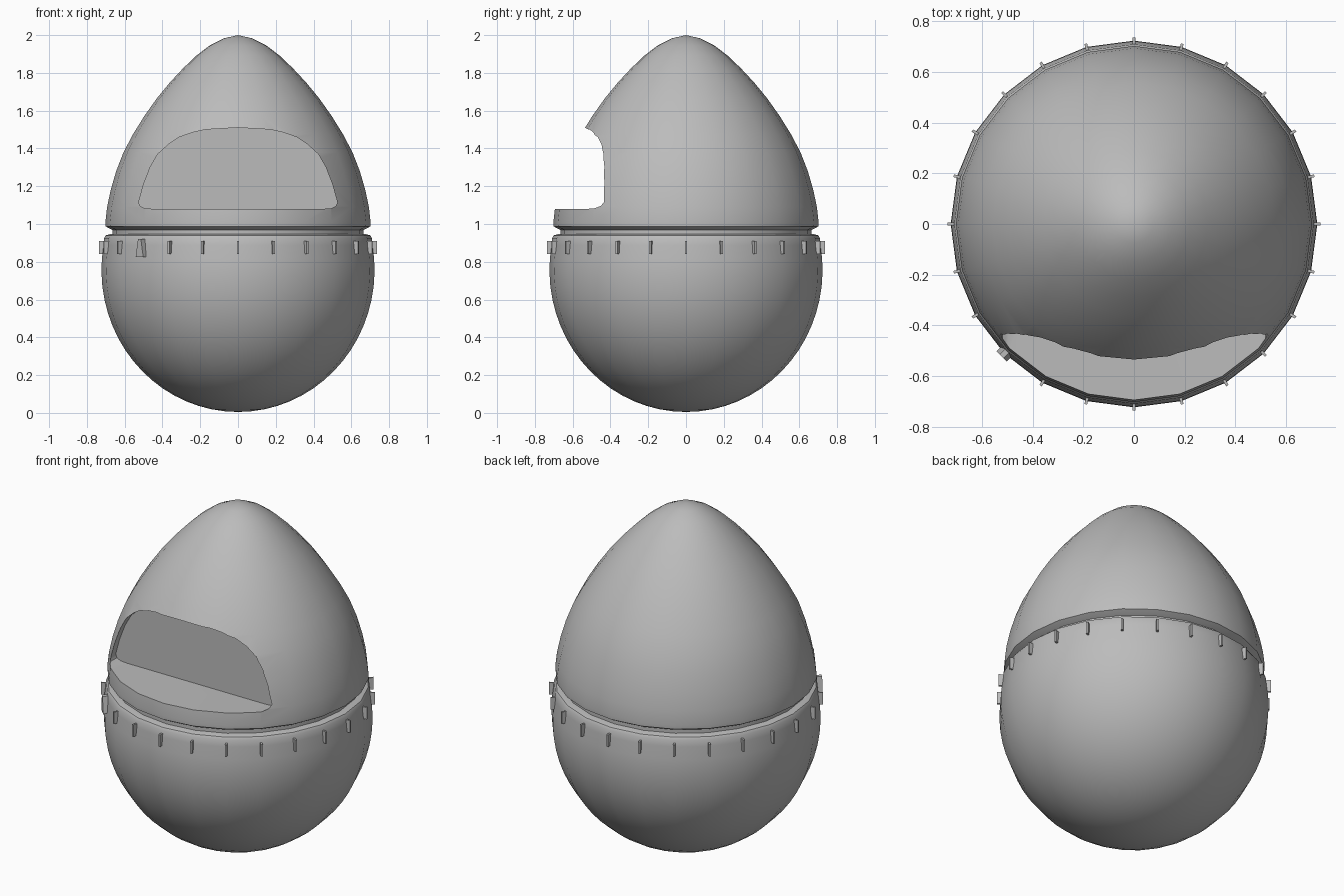
import bpy, bmesh, math
from mathutils import Matrix, Vector

SEGMENTS = 24

if "Cube" in bpy.data.objects:
    bpy.data.objects.remove(bpy.data.objects["Cube"], do_unlink=True)

# One plain grey for the whole timer
grey = bpy.data.materials.new("plain_grey")
grey.use_nodes = True
colour = (0.5, 0.5, 0.5, 1)
grey.diffuse_color = colour
grey.node_tree.nodes["Principled BSDF"].inputs["Base Color"].default_value = colour


def finish(bm, name):
    bmesh.ops.recalc_face_normals(bm, faces=bm.faces)
    mesh = bpy.data.meshes.new(name)
    bm.to_mesh(mesh)
    bm.free()
    mesh.materials.append(grey)
    obj = bpy.data.objects.new(name, mesh)
    bpy.context.collection.objects.link(obj)
    return obj


def select_only(obj):
    bpy.ops.object.select_all(action="DESELECT")
    obj.select_set(True)
    bpy.context.view_layer.objects.active = obj


def lathe(name, profile):
    """Revolve (radius, height) points about z; both ends lie on the axis."""
    bm = bmesh.new()
    verts = [bm.verts.new((0, -r, z)) for r, z in profile]
    edges = [bm.edges.new(pair) for pair in zip(verts, verts[1:])]
    bmesh.ops.spin(bm, geom=verts + edges, cent=(0, 0, 0), axis=(0, 0, 1),
                   angle=2 * math.pi, steps=SEGMENTS, use_duplicate=False)
    bmesh.ops.remove_doubles(bm, verts=bm.verts, dist=0.0005)
    return finish(bm, name)


def prism(name, outline, y0, y1):
    """Extrude an (x, z) outline from y0 to y1."""
    bm = bmesh.new()
    face = bm.faces.new([bm.verts.new((x, y0, z)) for x, z in outline])
    moved = bmesh.ops.extrude_face_region(bm, geom=[face])["geom"]
    bmesh.ops.translate(bm, vec=Vector((0, y1 - y0, 0)),
                        verts=[v for v in moved if isinstance(v, bmesh.types.BMVert)])
    return finish(bm, name)


# Lower bowl: half ellipsoid closing in to a rounded rim
bowl = [(0.723 * math.sin(a), 0.757 - 0.752 * math.cos(a))
        for a in (math.radians(100) * i / 18 for i in range(19))]
bowl += [(0.709, 0.925), (0.70, 0.94), (0.675, 0.947), (0, 0.947)]
lower_bowl = lathe("lower_bowl", bowl)

# Upper dome: neck in the groove, thin lip, then the tapering egg
upper_dome = lathe("upper_dome", [
    (0, 0.93), (0.665, 0.93), (0.665, 0.968), (0.685, 0.978), (0.701, 0.988),
    (0.702, 1.01), (0.693, 1.09), (0.674, 1.18), (0.645, 1.28), (0.606, 1.38),
    (0.556, 1.475), (0.497, 1.57), (0.43, 1.665), (0.36, 1.75), (0.29, 1.825),
    (0.22, 1.892), (0.15, 1.945), (0.075, 1.983), (0, 2.0)])

# Window recess: arched opening with a flat back wall
half = [(0.17, 1.5), (0.24, 1.485), (0.31, 1.46), (0.37, 1.42), (0.425, 1.37),
        (0.465, 1.3), (0.5, 1.21), (0.526, 1.115), (0.518, 1.095), (0.495, 1.083),
        (0.45, 1.08)]
outline = [(0, 1.51)] + half + [(-x, z) for x, z in reversed(half)]
window_cutter = prism("window_cutter", outline, -1, -0.39)
window_cutter.hide_render = True
cut = upper_dome.modifiers.new("window", "BOOLEAN")
cut.operation = "DIFFERENCE"
cut.solver = "EXACT"
cut.object = window_cutter
select_only(upper_dome)
bpy.ops.object.modifier_apply(modifier=cut.name)
bpy.data.objects.remove(window_cutter, do_unlink=True)

for part in (lower_bowl, upper_dome):
    select_only(part)
    bpy.ops.object.shade_smooth_by_angle(angle=math.radians(40))

# Dial ticks around the rim; the pointer takes the place of one
POINTER = -3  # steps of 15 degrees from the front, towards the model's right
bm = bmesh.new()
for i in range(SEGMENTS):
    if i == POINTER % SEGMENTS:
        continue
    turn = Matrix.Rotation(2 * math.pi * i / SEGMENTS, 4, "Z")
    place = Matrix.Translation((0, -0.715, 0.875))
    size = Matrix.Diagonal((0.011, 0.042, 0.07, 1))
    bmesh.ops.create_cube(bm, size=1, matrix=turn @ place @ size)
finish(bm, "dial_ticks")

# Tapered pointer
pointer = prism("dial_pointer", [(-0.028, 0.825), (0.028, 0.825),
                                 (0.011, 0.92), (-0.011, 0.92)], -0.738, -0.70)
pointer.data.transform(Matrix.Rotation(2 * math.pi * POINTER / SEGMENTS, 4, "Z"))
